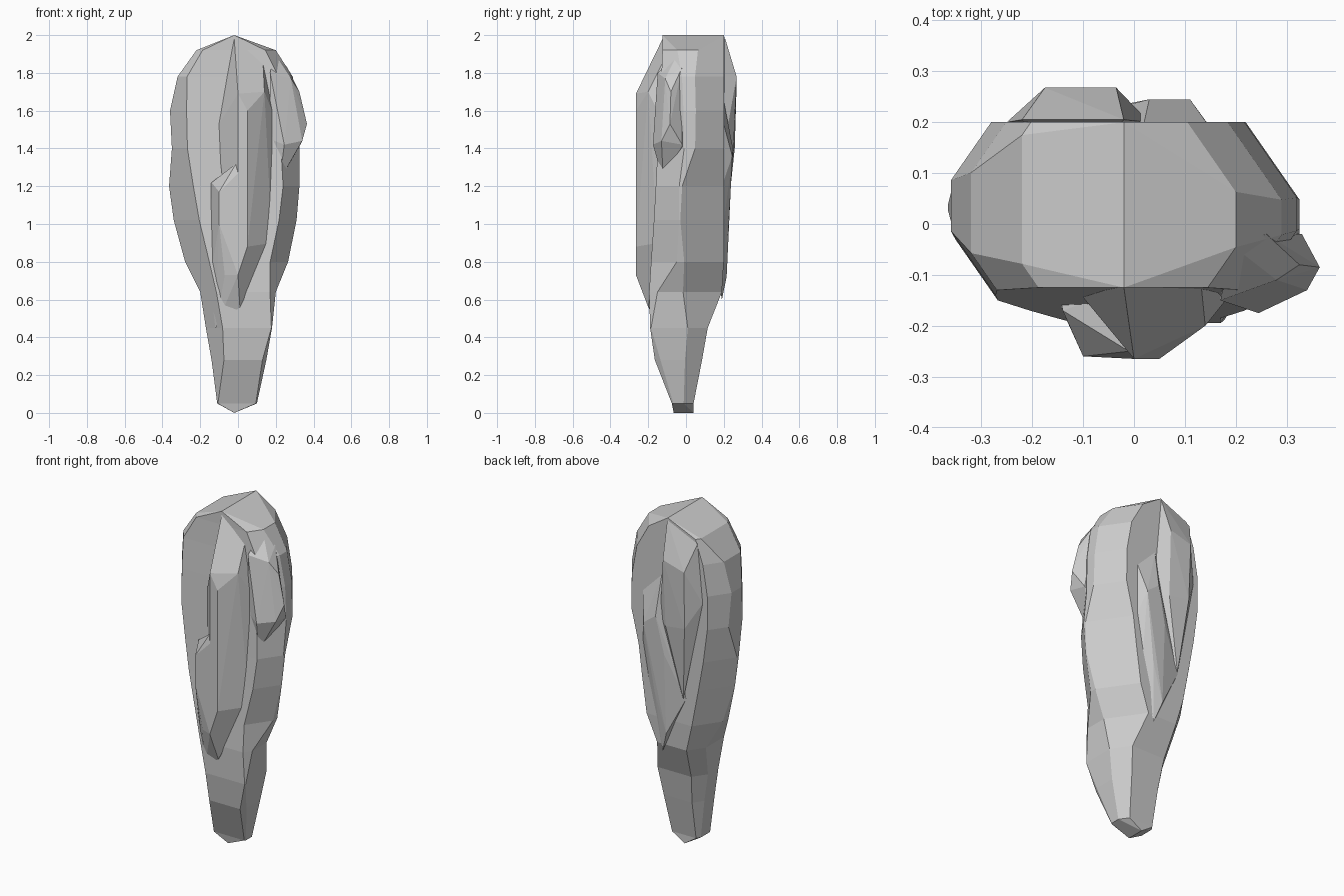
import bpy, bmesh

CX, CY = .82, .57   # direction of the four corner chamfers


def finish(name, bm):
    bmesh.ops.remove_doubles(bm, verts=bm.verts, dist=0.0005)
    bmesh.ops.recalc_face_normals(bm, faces=bm.faces)
    me = bpy.data.meshes.new(name)
    bm.to_mesh(me)
    bm.free()
    ob = bpy.data.objects.new(name, me)
    bpy.context.collection.objects.link(ob)
    return ob


def chunk(name, pts):
    """Convex faceted lump of rock."""
    bm = bmesh.new()
    for p in pts:
        bm.verts.new(p)
    res = bmesh.ops.convex_hull(bm, input=bm.verts)
    junk = {g for g in res["geom_interior"] + res["geom_unused"]
            if isinstance(g, bmesh.types.BMVert)}
    bmesh.ops.delete(bm, geom=list(junk), context='VERTS')
    bmesh.ops.dissolve_limit(bm, angle_limit=0.03, verts=bm.verts, edges=bm.edges)
    return finish(name, bm)


def corner(x, y, reach):
    """Box corner cut by a chamfer: one point on the x side, one on the y side."""
    sx, sy = (1 if x > 0 else -1), (1 if y > 0 else -1)
    cut = min(reach, CX * sx * x + CY * sy * y)
    return (x, sy * (cut - CX * sx * x) / CY), (sx * (cut - CY * sy * y) / CX, y)


def section(xl, xr, yf, yb, fr, br, bl, fl):
    """Eight-sided section from its box and the reach of its four corners."""
    if xl == xr:
        return [(xl, yf)] * 4 + [(xl, yb)] * 4
    a, b, c, d = (corner(xr, yf, fr), corner(xr, yb, br),
                  corner(xl, yb, bl), corner(xl, yf, fl))
    return [d[0], d[1], a[1], a[0], b[0], b[1], c[1], c[0]]


# Main tapering body: z, left, right, front, back, then the corner reaches
levels = [
    (2.0, -.02, -.02, -.125, .20, 1, 1, 1, 1),
    (1.92, -.22, .20, -.125, .20, .19, .20, .28, .225),
    (1.78, -.32, .29, -.13, .20, .25, .265, .32, .295),
    (1.6, -.36, .32, -.14, .20, .27, .292, .344, .303),
    (1.4, -.35, .325, -.15, .20, .272, .294, .344, .305),
    (1.2, -.365, .325, -.16, .20, .287, .255, .322, .285),
    (1.02, -.34, .31, -.17, .20, .275, .237, .295, .265),
    (.80, -.28, .265, -.185, .20, .245, .212, .26, .23),
    (.64, -.20, .20, -.195, .19, .25, .155, .22, .205),
    (.45, -.17, .18, -.19, .115, .253, .153, .16, .175),
    (.28, -.14, .15, -.165, .085, .20, .12, .13, .155),
    (.05, -.11, .10, -.075, .04, .12, .075, .10, .13),
    (0, -.02, -.02, -.065, .04, 1, 1, 1, 1)]
bm = bmesh.new()
rings = [[bm.verts.new((x, y, lv[0])) for x, y in section(*lv[1:])] for lv in levels]
for lo, hi in zip(rings, rings[1:]):
    for i in range(8):
        j = (i + 1) % 8
        bm.faces.new((lo[i], lo[j], hi[j], hi[i]))
finish("rock_body", bm)

# Long front spine
chunk("front_spine", [
    (-.02, -.124, 1.98), (.13, -.10, 1.90), (0, -.20, 1.77), (0, -.265, 1.69),
    (.05, -.265, 1.60), (.14, -.20, 1.70), (.18, -.15, 1.60), (.05, -.265, .88),
    (0, -.265, .73), (.01, -.20, .56), (.10, -.20, .85), (.18, -.15, .9),
    (0, -.265, 1.28), (-.03, -.20, 1.5), (-.12, -.12, 1.5), (-.02, -.1, .5)])

# Lower ledge left of the spine
chunk("front_ledge", [
    (-.01, -.25, 1.32), (0, -.265, 1.27), (-.14, -.17, 1.22), (-.10, -.26, 1.17),
    (-.10, -.26, 1.0), (0, -.265, .73), (.01, -.20, .56), (-.07, -.235, .73),
    (-.15, -.15, .70), (-.12, -.14, .45), (0, -.12, 1.32), (-.15, -.12, 1.2)])

# Upper right boulder
chunk("right_boulder", [
    (.19, -.04, 1.91), (.26, -.02, 1.83), (.17, -.15, 1.80), (.25, -.11, 1.77),
    (.28, -.11, 1.77), (.325, -.08, 1.70), (.365, -.085, 1.53), (.34, -.13, 1.44),
    (.245, -.175, 1.42), (.28, -.12, 1.38), (.22, -.12, 1.23), (.17, -.14, 1.45),
    (.33, -.02, 1.42), (.2, 0, 1.3)])

# Upper back lump
chunk("back_upper", [
    (-.22, .205, 1.90), (-.02, .205, 1.99), (-.175, .268, 1.74), (-.035, .268, 1.78),
    (-.25, .20, 1.55), (-.17, .258, 1.4), (-.04, .25, 1.38), (.03, .20, 1.4),
    (-.13, .21, .95), (-.1, .1, 1.6)])

# Lower back lump
chunk("back_lower", [
    (.02, .20, 1.65), (.16, .175, 1.62), (.03, .245, 1.42), (.11, .245, 1.36),
    (-.02, .235, 1.2), (.15, .19, 1.2), (.10, .18, .85), (.05, .222, .95),
    (-.02, .215, .72), (-.14, .20, .95), (.02, .19, .6), (.05, .1, 1.1)])
